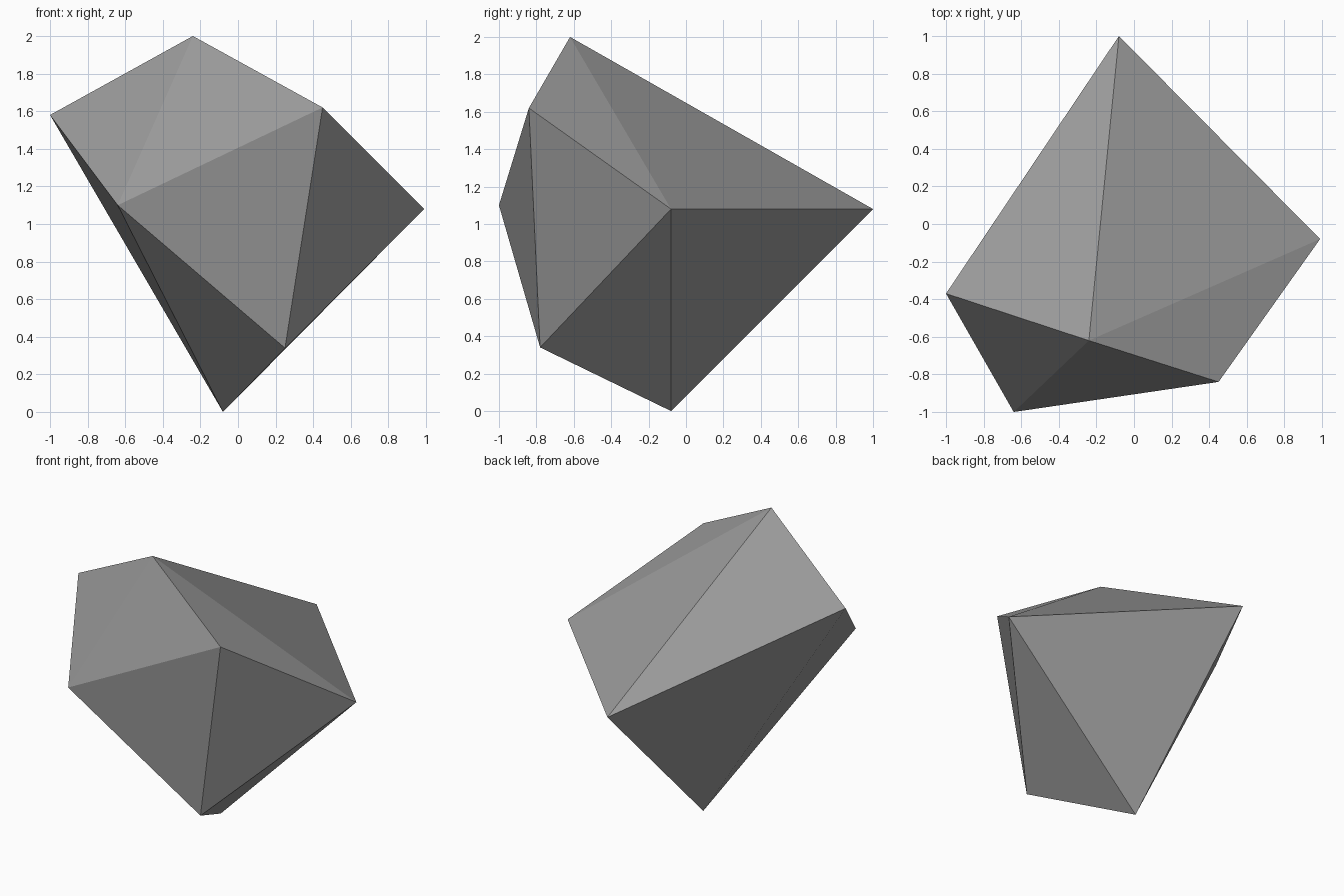
import bpy
import bmesh

cube = bpy.data.objects.get("Cube")
if cube:
    bpy.data.objects.remove(cube, do_unlink=True)

# Plain grey stone
stone = bpy.data.materials.new("grey_stone")
stone.use_nodes = True
grey = (0.32, 0.32, 0.32, 1)
stone.diffuse_color = grey
stone.node_tree.nodes["Principled BSDF"].inputs["Base Color"].default_value = grey

# Corners of the faceted rock
corners = {
    "peak": (-0.24, -0.62, 2.0),
    "right": (-1.0, -0.37, 1.58),
    "front": (-0.64, -1.0, 1.10),
    "shoulder": (0.45, -0.84, 1.62),
    "left": (0.99, -0.08, 1.08),
    "back": (-0.08, 1.0, 1.08),
    "chin": (0.25, -0.78, 0.34),
    "foot": (-0.08, -0.08, 0.0),
}

# Flat facets, one triangle each
facets = """
back right peak, back peak left, peak shoulder left,
peak front shoulder, peak right front, front chin shoulder,
front foot chin, right foot front, back foot right,
back left foot, foot left chin, chin left shoulder
"""

bm = bmesh.new()
verts = {name: bm.verts.new(co) for name, co in corners.items()}
for facet in facets.split(","):
    bm.faces.new([verts[name] for name in facet.split()])
bmesh.ops.recalc_face_normals(bm, faces=bm.faces)

mesh = bpy.data.meshes.new("rock")
bm.to_mesh(mesh)
bm.free()
mesh.materials.append(stone)
rock = bpy.data.objects.new("rock", mesh)
bpy.context.collection.objects.link(rock)
